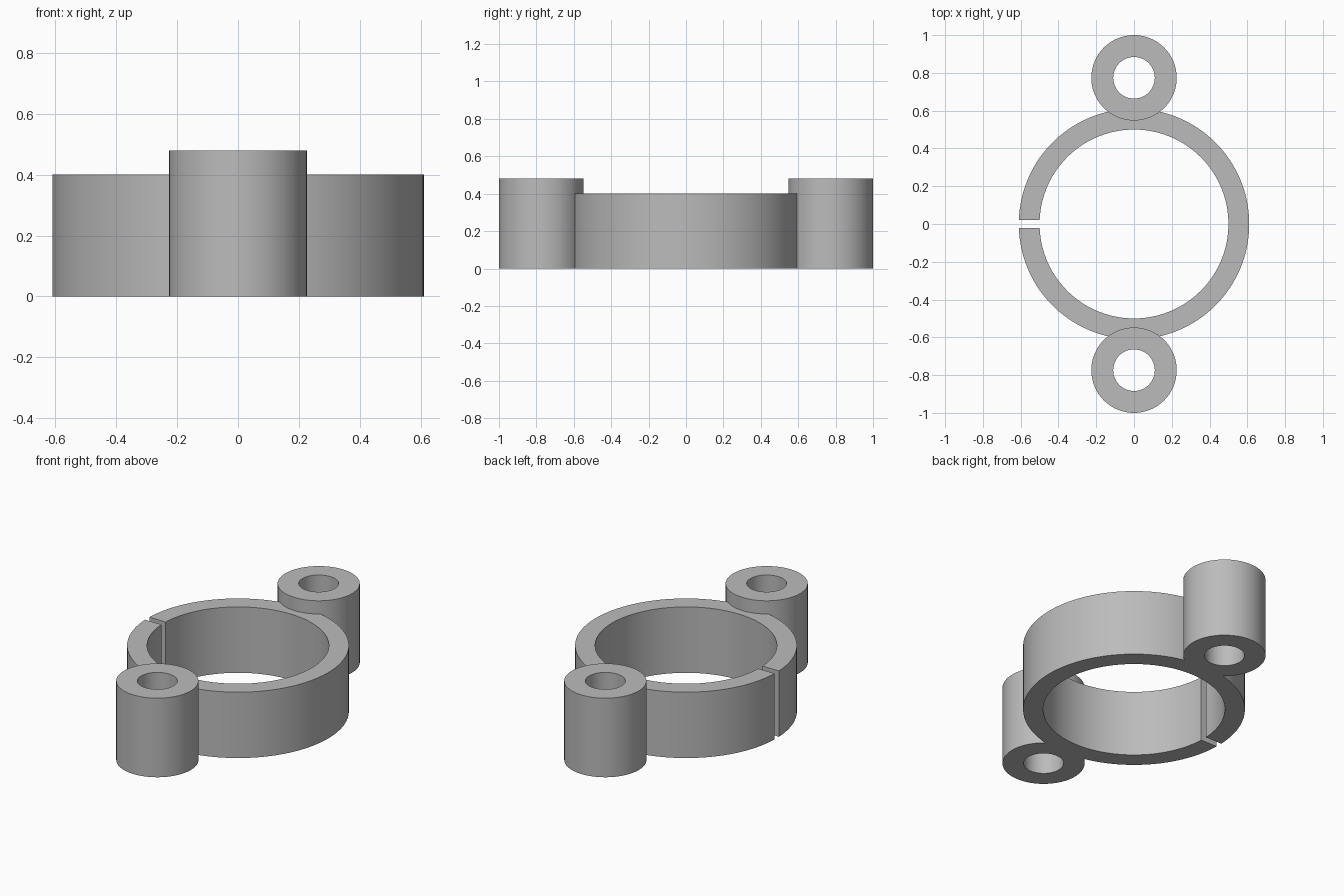
import bpy
import bmesh
from math import asin, cos, pi, radians, sin

cube = bpy.data.objects.get("Cube")
if cube:
    bpy.data.objects.remove(cube, do_unlink=True)

RING_OUTER, RING_INNER, RING_HEIGHT = 0.61, 0.5, 0.4
BOSS_OUTER, BOSS_INNER, BOSS_HEIGHT = 0.226, 0.11, 0.48
BOSS_Y = 1 - BOSS_OUTER
HALF_SLIT = 0.02

GREY = (0.5, 0.5, 0.5, 1)
grey = bpy.data.materials.new("plain grey")
grey.use_nodes = True
grey.diffuse_color = GREY
grey.node_tree.nodes["Principled BSDF"].inputs["Base Color"].default_value = GREY


def tube(name, outer, inner, height, y=0, half_slit=0, steps=128):
    """Upright tube, optionally split by a parallel-sided slit on the -x side."""
    bm = bmesh.new()
    columns = []
    for i in range(steps + 1 if half_slit else steps):
        column = []
        for radius, z in ((outer, 0), (outer, height), (inner, height), (inner, 0)):
            end = pi - asin(half_slit / radius)
            angle = -end + 2 * end * i / steps
            column.append(bm.verts.new((radius * cos(angle), y + radius * sin(angle), z)))
        columns.append(column)
    pairs = list(zip(columns, columns[1:]))
    if half_slit:
        bm.faces.new(columns[0])
        bm.faces.new(columns[-1])
    else:
        pairs.append((columns[-1], columns[0]))
    for a, b in pairs:
        for k in range(4):
            n = (k + 1) % 4
            bm.faces.new((a[k], b[k], b[n], a[n]))
    bmesh.ops.recalc_face_normals(bm, faces=bm.faces[:])
    mesh = bpy.data.meshes.new(name)
    bm.to_mesh(mesh)
    bm.free()
    mesh.materials.append(grey)
    obj = bpy.data.objects.new(name, mesh)
    bpy.context.collection.objects.link(obj)
    return obj


# Split clamp ring
ring = tube("clamp_ring", RING_OUTER, RING_INNER, RING_HEIGHT, half_slit=HALF_SLIT)
bpy.ops.object.select_all(action="DESELECT")
bpy.context.view_layer.objects.active = ring
ring.select_set(True)

# Screw bosses front and back, fused into the ring
for name, side in (("front_boss", -1), ("back_boss", 1)):
    boss = tube(name, BOSS_OUTER, BOSS_INNER, BOSS_HEIGHT, y=side * BOSS_Y, steps=96)
    fuse = ring.modifiers.new(name, "BOOLEAN")
    fuse.operation = "UNION"
    fuse.solver = "EXACT"
    fuse.object = boss
    bpy.ops.object.modifier_apply(modifier=fuse.name)
    bpy.data.objects.remove(boss, do_unlink=True)

bpy.ops.object.shade_smooth_by_angle(angle=radians(30))
